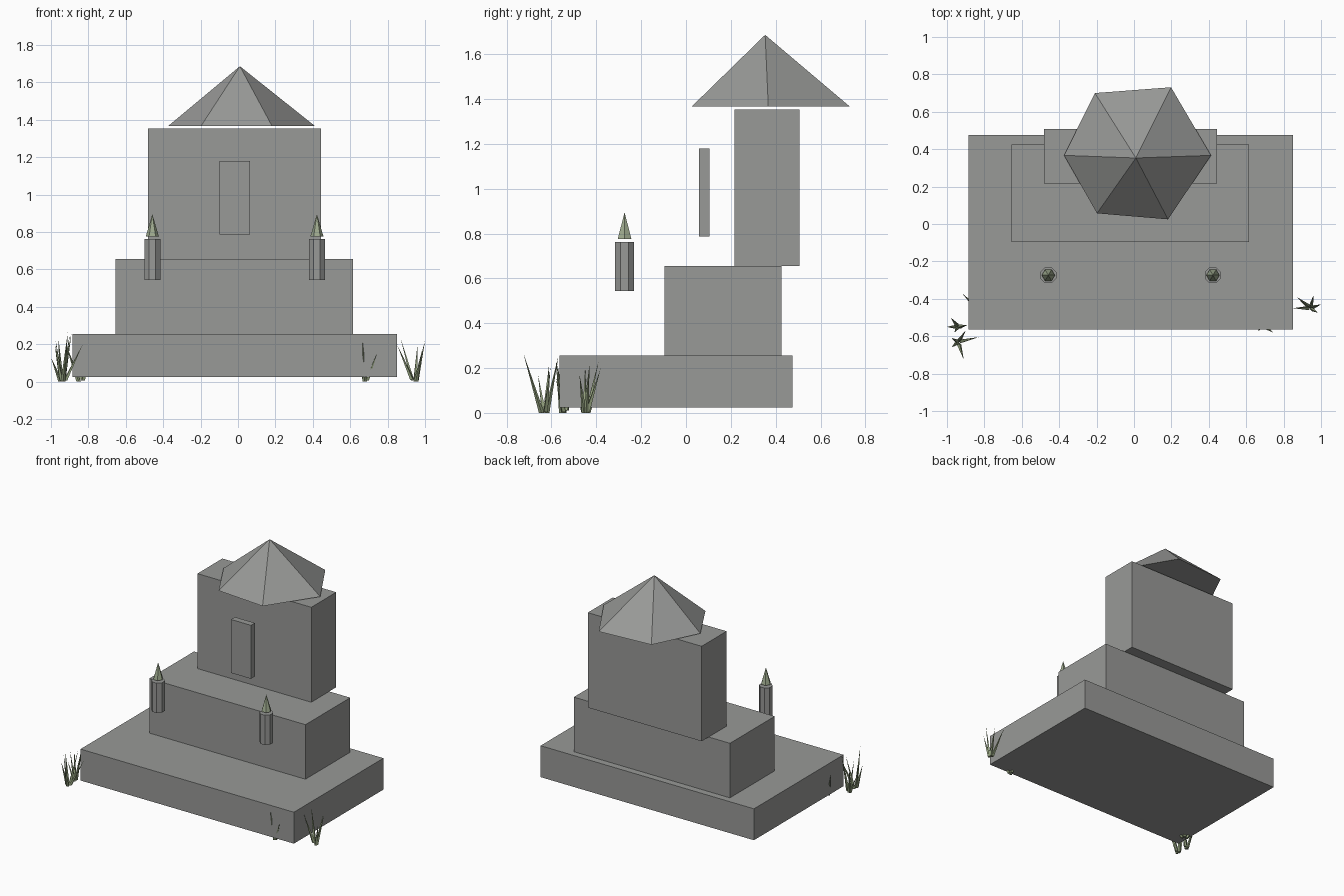
import bpy, bmesh, math
from mathutils import Vector

if "Cube" in bpy.data.objects:
    bpy.data.objects.remove(bpy.data.objects["Cube"])


def material(name, rgb):
    m = bpy.data.materials.new(name)
    m.diffuse_color = (*rgb, 1)
    m.use_nodes = True
    m.node_tree.nodes["Principled BSDF"].inputs["Base Color"].default_value = m.diffuse_color
    return m


STONE = material("grey stone", (0.315, 0.32, 0.31))
FLAME = material("pale green", (0.34, 0.40, 0.27))
GRASS = material("grass green", (0.28, 0.34, 0.20))


def finish(name, bm, mat):
    bmesh.ops.recalc_face_normals(bm, faces=bm.faces)
    mesh = bpy.data.meshes.new(name)
    bm.to_mesh(mesh)
    bm.free()
    mesh.materials.append(mat)
    bpy.context.collection.objects.link(bpy.data.objects.new(name, mesh))


def box(name, x, y, z):
    bm = bmesh.new()
    bmesh.ops.create_cube(bm, size=1)
    for v in bm.verts:
        v.co = [(a + b) / 2 + c * (b - a) for (a, b), c in zip((x, y, z), v.co)]
    finish(name, bm, STONE)


def add_spike(bm, ring, apex):
    base = [bm.verts.new(p) for p in ring]
    tip = bm.verts.new(apex)
    bm.faces.new(base)
    for i, v in enumerate(base):
        bm.faces.new((v, base[(i + 1) % len(base)], tip))


def circle(x, y, z, r, n, turn=0):
    return [(x + r * math.cos(turn + math.tau * i / n),
             y + r * math.sin(turn + math.tau * i / n), z) for i in range(n)]


# Stepped stone blocks
box("base_block", (-0.885, 0.85), (-0.565, 0.475), (0.024, 0.255))
box("middle_block", (-0.655, 0.615), (-0.095, 0.425), (0.255, 0.656))
box("tower_block", (-0.482, 0.444), (0.217, 0.507), (0.656, 1.354))
box("door_slab", (-0.098, 0.064), (0.059, 0.105), (0.787, 1.18))

# Slightly uneven six-sided roof
bm = bmesh.new()
eaves = [(0.412, 0.367), (0.198, 0.731), (-0.209, 0.70),
         (-0.374, 0.367), (-0.198, 0.057), (0.182, 0.025)]
add_spike(bm, [(x, y, 1.366) for x, y in eaves], (0.01, 0.353, 1.686))
finish("roof", bm, STONE)

# Two candles: an octagonal post with a floating pointed flame
for side, x in (("left", -0.458), ("right", 0.422)):
    bm = bmesh.new()
    bottom = [bm.verts.new(p) for p in circle(x, -0.274, 0.544, 0.046, 8, math.pi / 8)]
    face = bm.faces.new(bottom)
    top = bmesh.ops.extrude_face_region(bm, geom=[face])["geom"]
    bmesh.ops.translate(bm, vec=(0, 0, 0.219),
                        verts=[v for v in top if isinstance(v, bmesh.types.BMVert)])
    finish(side + "_candle_post", bm, STONE)
    bm = bmesh.new()
    add_spike(bm, circle(x, -0.274, 0.776, 0.035, 6), (x, -0.274, 0.895))
    finish(side + "_candle_flame", bm, FLAME)

# Grass tufts: root, then blade tips
tufts = {
    "front_left_grass": ((-0.94, -0.63), [
        (-0.91, -0.725, 0.265), (-0.83, -0.605, 0.20), (-0.975, -0.61, 0.22),
        (-0.90, -0.57, 0.25), (-0.975, -0.66, 0.17)]),
    "outer_left_grass": ((-0.94, -0.55), [
        (-1.0, -0.55, 0.13), (-0.98, -0.50, 0.20), (-0.89, -0.54, 0.26),
        (-0.96, -0.58, 0.23)]),
    "corner_left_grass": ((-0.84, -0.45), [
        (-0.92, -0.37, 0.20), (-0.765, -0.505, 0.26), (-0.82, -0.42, 0.22)]),
    "right_grass": ((0.945, -0.45), [
        (1.0, -0.43, 0.22), (0.96, -0.38, 0.20), (0.85, -0.45, 0.20),
        (0.985, -0.475, 0.17), (0.87, -0.39, 0.23)]),
    "front_right_grass": ((0.68, -0.54), [
        (0.665, -0.575, 0.225), (0.745, -0.58, 0.155), (0.65, -0.50, 0.20)]),
}
for name, ((x, y), tips) in tufts.items():
    bm = bmesh.new()
    for i, tip in enumerate(tips):
        out = (Vector(tip[:2]) - Vector((x, y))) * 0.15
        add_spike(bm, circle(x + out.x, y + out.y, 0.005 * (i % 3), 0.012, 4, i), tip)
    finish(name, bm, GRASS)
